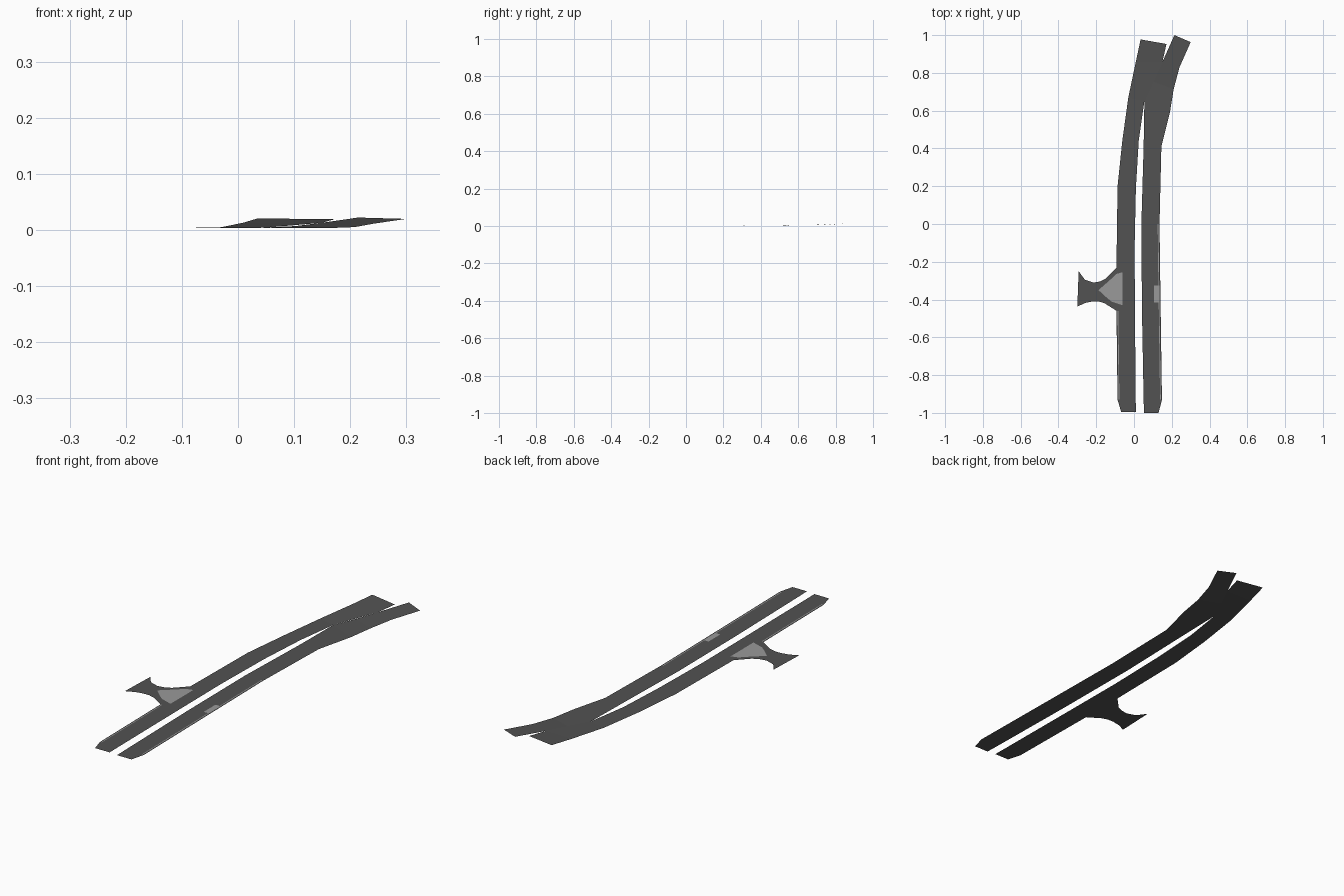
import bpy, bmesh

if "Cube" in bpy.data.objects:
    bpy.data.objects.remove(bpy.data.objects["Cube"])

def material(name, v):
    m = bpy.data.materials.new(name)
    m.diffuse_color = (v, v, v, 1)
    m.use_nodes = True
    m.node_tree.nodes["Principled BSDF"].inputs["Base Color"].default_value = m.diffuse_color
    return m

ASPHALT = material("dark asphalt", 0.085)
PALE = material("pale concrete", 0.32)

# Height of the road along its length: flat, slight dip, then a rising ramp
PROFILE = [(-1.1, .0045), (0.2, .0045), (0.45, .003), (0.65, .0045),
           (0.73, .0055), (0.83, .011), (0.90, .0155), (1.0, .022)]

def height(y):
    for (y0, z0), (y1, z1) in zip(PROFILE, PROFILE[1:]):
        if y <= y1:
            return z0 + (z1 - z0) * (y - y0) / (y1 - y0)
    return PROFILE[-1][1]

def finish(name, bm, mat):
    for f in bm.faces:
        f.normal_update()
        if f.normal.z < 0:
            f.normal_flip()
    me = bpy.data.meshes.new(name)
    bm.to_mesh(me)
    bm.free()
    me.materials.append(mat)
    bpy.context.collection.objects.link(bpy.data.objects.new(name, me))

def ribbon(name, a, b, mat, lift=0.0):
    """Flat strip joining two edge lines."""
    bm = bmesh.new()
    rows = [[bm.verts.new((x, y, height(y) + lift)) for x, y in e] for e in (a, b)]
    for i in range(len(a) - 1):
        bm.faces.new((rows[0][i], rows[1][i], rows[1][i + 1], rows[0][i + 1]))
    finish(name, bm, mat)

def plate(name, pts, mat, lift):
    bm = bmesh.new()
    bm.faces.new([bm.verts.new((x, y, height(y) + lift)) for x, y in pts])
    finish(name, bm, mat)

# Left carriageway
left_out = [(-.068, -.995), (-.087, -.93), (-.093, -.46), (-.093, -.23), (-.087, .2),
            (-.062, .44), (-.03, .67), (.01, .86), (.035, .977)]
left_in = [(.01, -.995), (.009, -.93), (.005, -.46), (.003, -.13), (.01, .19),
           (.025, .44), (.055, .65), (.15, .857), (.172, .953)]
ribbon("left_carriageway", left_out, left_in, ASPHALT)

# Right carriageway, widening into the slip road
right_in = [(.053, -1), (.051, -.93), (.042, -.45), (.039, 0), (.051, .41),
            (.055, .65), (.1025, .7535), (.15, .857), (.214, 1.0)]
right_out = [(.13, -1), (.148, -.93), (.141, -.45), (.135, 0), (.145, .41),
             (.19, .59), (.21, .714), (.241, .83), (.3, .963)]
ribbon("right_carriageway", right_in, right_out, ASPHALT)

# Side road with flared mouths
ribbon("side_road",
       [(-.092, -.23), (-.15, -.29), (-.182, -.305), (-.215, -.31), (-.26, -.295), (-.293, -.25)],
       [(-.092, -.46), (-.155, -.42), (-.187, -.41), (-.22, -.41), (-.258, -.418), (-.3, -.437)],
       ASPHALT)

# Pale junction patches
plate("junction_patch", [(-.188, -.35), (-.12, -.29), (-.095, -.265), (-.06, -.255),
                         (-.06, -.43), (-.12, -.41), (-.15, -.385)], PALE, .0006)
plate("edge_patch", [(.107, -.325), (.134, -.325), (.134, -.415), (.107, -.415)], PALE, .0006)

# Thin pale lines just inside the outer edges
def edge_line(name, edge, side):
    ribbon(name, [(x + side * .006, y) for x, y in edge],
           [(x + side * .010, y) for x, y in edge], PALE, .0006)

edge_line("left_edge_line", left_out[1:3], 1)
edge_line("right_edge_line", right_out[1:4], -1)
